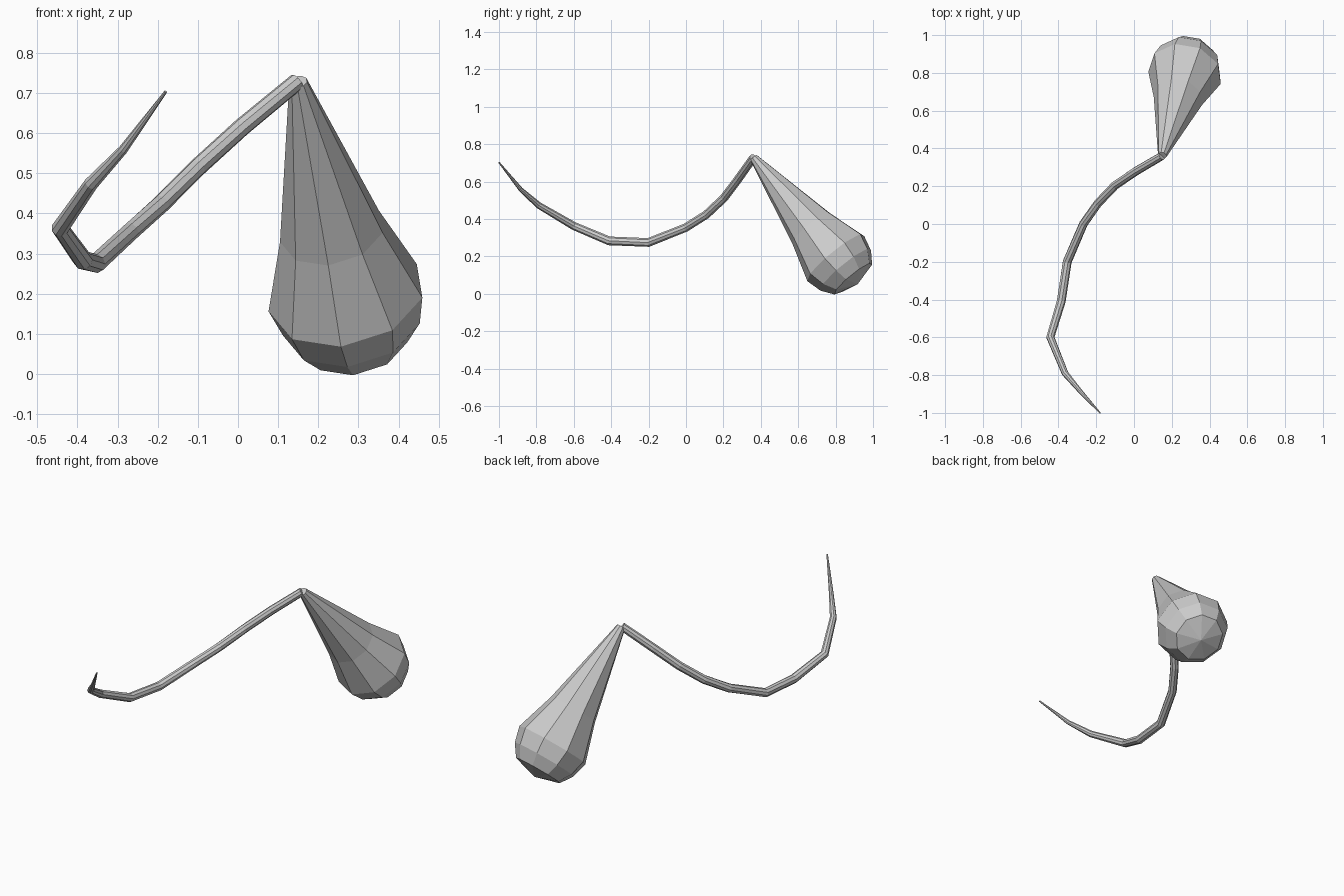
import bpy, bmesh, math
from mathutils import Vector

if "Cube" in bpy.data.objects:
    bpy.data.objects.remove(bpy.data.objects["Cube"])

SIDES = 9


def loft(name, path, radii, phase):
    """Flat-faced tube of rings along a path; a radius of 0 closes to a point."""
    pts = [Vector(p) for p in path]
    bm = bmesh.new()
    rings = []
    for i, (p, r) in enumerate(zip(pts, radii)):
        if r == 0:
            rings.append([bm.verts.new(p)])
            continue
        before, after = pts[max(i - 1, 0)], pts[min(i + 1, len(pts) - 1)]
        t = Vector((0, 0, 0))
        if i > 0:
            t += (p - before).normalized()
        if i < len(pts) - 1:
            t += (after - p).normalized()
        t.normalize()
        u = (Vector((1, 0, 0)) - t * t.x).normalized()
        v = t.cross(u)
        ring = []
        for k in range(SIDES):
            a = math.radians(phase + 360 * k / SIDES)
            ring.append(bm.verts.new(p + (u * math.cos(a) + v * math.sin(a)) * r))
        rings.append(ring)
    for a, b in zip(rings, rings[1:]):
        for k in range(SIDES):
            j = (k + 1) % SIDES
            if len(b) == 1:
                bm.faces.new((a[k], a[j], b[0]))
            elif len(a) == 1:
                bm.faces.new((a[0], b[j], b[k]))
            else:
                bm.faces.new((a[k], a[j], b[j], b[k]))
    for end in (rings[0], rings[-1]):
        if len(end) > 1:
            bm.faces.new(end)
    bmesh.ops.recalc_face_normals(bm, faces=bm.faces)
    mesh = bpy.data.meshes.new(name)
    bm.to_mesh(mesh)
    bm.free()
    obj = bpy.data.objects.new(name, mesh)
    bpy.context.collection.objects.link(obj)
    return obj


# Curling stem, tapered to a fine tip
stem_path = [(-0.18, -1.0, 0.703), (-0.285, -0.885, 0.56), (-0.365, -0.79, 0.475),
             (-0.443, -0.60, 0.363), (-0.386, -0.41, 0.283), (-0.354, -0.20, 0.275),
             (-0.268, 0.0, 0.355), (-0.19, 0.11, 0.425), (-0.10, 0.205, 0.515),
             (0.01, 0.28, 0.615), (0.147, 0.36, 0.728)]
stem_radii = [0.004, 0.012, 0.018, 0.022, 0.024, 0.024, 0.023, 0.023, 0.023, 0.023, 0.022]
loft("stem", stem_path, stem_radii, 0)

# Teardrop bulb hanging from the stem end
centre = Vector((0.27, 0.80, 0.195))
top = Vector((0.15, 0.362, 0.728))
axis = (centre - top).normalized()
length = (centre - top).length
profile = [(-length, 0.023), (-0.21, 0.132), (0, 0.198), (0.085, 0.176),
           (0.15, 0.131), (0.188, 0)]
loft("bulb", [centre + axis * t for t, r in profile], [r for t, r in profile], 14)
